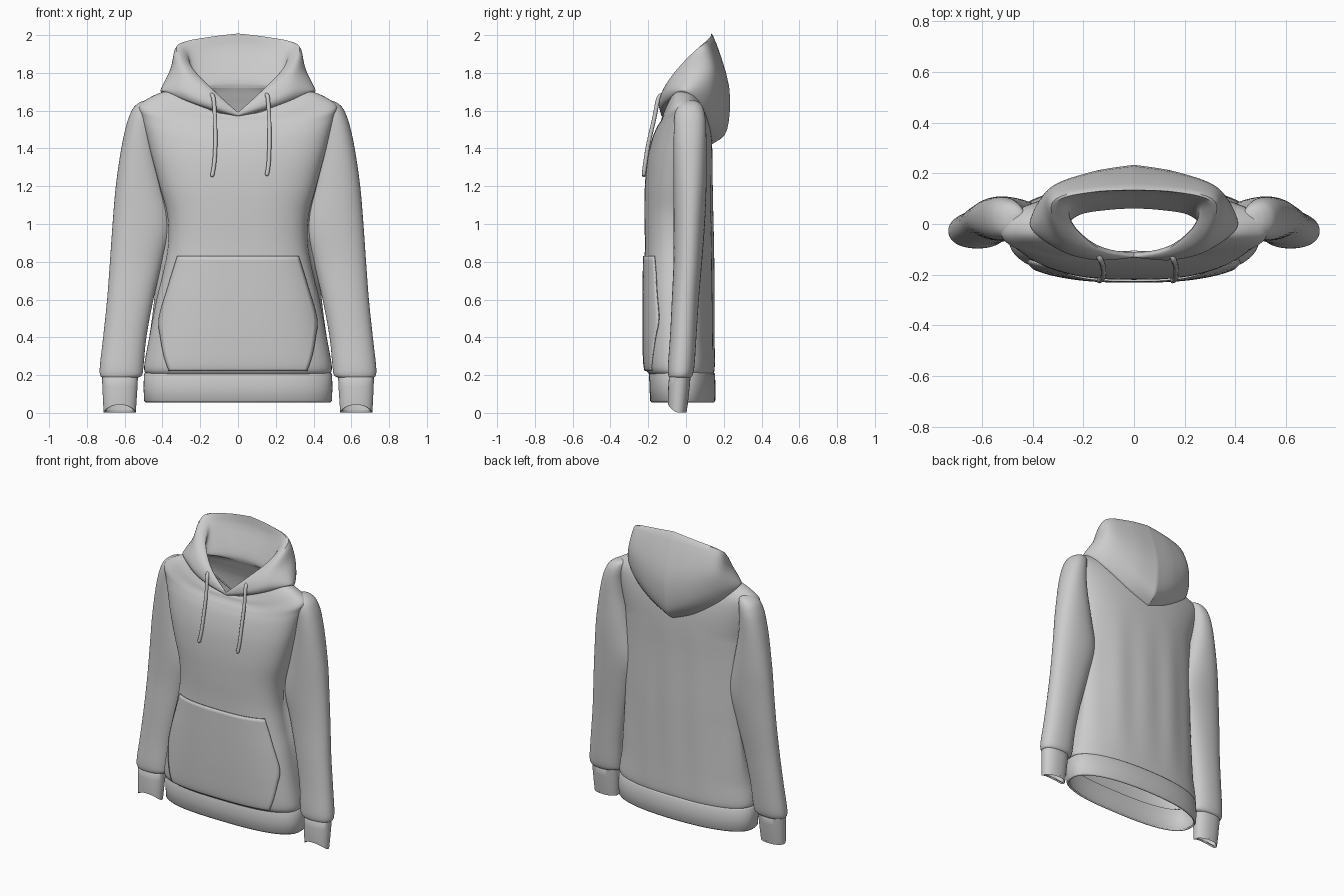
import bpy
from math import sin, cos, pi, radians
from mathutils import Vector

if "Cube" in bpy.data.objects:
    bpy.data.objects.remove(bpy.data.objects["Cube"])


def spline(pts, steps):
    """Catmull-Rom sampling of a list of equal-length tuples."""
    p = [pts[0]] + list(pts) + [pts[-1]]
    out = []
    for i in range(1, len(p) - 2):
        for s in range(steps):
            t = s / steps
            out.append(tuple(
                0.5 * (2 * b + (c - a) * t + (2 * a - 5 * b + 4 * c - d) * t * t
                       + (3 * b - a - 3 * c + d) * t ** 3)
                for a, b, c, d in zip(p[i - 1], p[i], p[i + 1], p[i + 2])))
    return out + [tuple(pts[-1])]


def make(name, verts, faces):
    me = bpy.data.meshes.new(name)
    me.from_pydata(verts, [], faces)
    ob = bpy.data.objects.new(name, me)
    bpy.context.collection.objects.link(ob)
    return ob


def loft(name, rings, closed=True, cap=False):
    n = len(rings[0])
    verts = [v for r in rings for v in r]
    faces = []
    for i in range(len(rings) - 1):
        for j in range(n if closed else n - 1):
            k = (j + 1) % n
            faces.append((i * n + j, i * n + k, (i + 1) * n + k, (i + 1) * n + j))
    if cap:
        faces.append(tuple(range((len(rings) - 1) * n, len(rings) * n)))
    return make(name, verts, faces)


def ring(z, drop, x0, x1, yf, yb, nf=2.2, nb=2.2, seg=64, fold=0.0, flare=0.0):
    """Superellipse section; drop lowers the front, flare widens the back half."""
    cx, w, cy, d = (x0 + x1) / 2, (x1 - x0) / 2, (yf + yb) / 2, (yb - yf) / 2
    out = []
    for k in range(seg):
        a = 2 * pi * k / seg
        c, s = cos(a), sin(a)
        e = 2 / (nf if s < 0 else nb)
        x = cx + w * (abs(c) ** e) * (1 if c >= 0 else -1)
        y = cy + d * (abs(s) ** e) * (1 if s >= 0 else -1)
        if s > 0:
            x *= 1 + flare * min(1, 3 * s)
            y += fold * s * sin(30 * x + 1)
        out.append((x, y, z - drop * max(0, -s) ** 1.5))
    return out


def thicken(ob, t, offset=-1):
    m = ob.modifiers.new("thickness", 'SOLIDIFY')
    m.thickness, m.offset = t, offset


def mirror(ob):
    ob.modifiers.new("mirror", 'MIRROR').use_axis[0] = True


# Torso: height, front drop, half width, front y, back y
body = spline([
    (.205, 0, .485, -.195, .145), (.245, 0, .497, -.216, .152), (.4, 0, .47, -.222, .15),
    (.6, 0, .432, -.222, .148), (.75, 0, .395, -.22, .147), (.9, 0, .37, -.218, .145),
    (1.05, 0, .375, -.22, .142), (1.2, 0, .415, -.218, .14), (1.35, .01, .455, -.205, .14),
    (1.48, .03, .488, -.18, .135), (1.57, .06, .513, -.155, .122), (1.625, .09, .525, -.14, .105),
    (1.665, .115, .475, -.132, .09), (1.70, .13, .395, -.126, .077), (1.725, .145, .265, -.118, .066)], 5)
NF = 2.7


def torso_ring(z, dr, w, f, b):
    fade = max(0, sin(pi * min(1, (z - .2) / 1.2)))
    back = .485 - .03 * min(1, max(0, z - .25) / .5)
    return ring(z, dr, -w, w, f, b, NF, 2.35, 96, .004 * fade,
                max(0, back / w - 1) if z < 1.4 else 0)


loft("torso", [torso_ring(*r) for r in body])

# Waistband
band = loft("waistband", [ring(z, 0, -w, w, f, b, NF, 2.25, 96) for z, w, f, b in [
    (.055, .488, -.182, .148), (.065, .497, -.19, .155), (.13, .5, -.193, .156),
    (.205, .498, -.196, .154), (.217, .488, -.19, .146)]])
thicken(band, .012)


def front_y(x, z):
    """Front surface of the torso at x, z."""
    lo = max((r for r in body if r[0] <= z), key=lambda r: r[0])
    hi = min((r for r in body if r[0] > z), key=lambda r: r[0])
    t = (z - lo[0]) / (hi[0] - lo[0])
    w, f, b = (lo[i] + (hi[i] - lo[i]) * t for i in (2, 3, 4))
    u = min(1, abs(x) / w)
    return (f + b) / 2 - (b - f) / 2 * (1 - u ** NF) ** (1 / NF)


# Kangaroo pocket following the torso front
edge = spline([(.225, .365), (.3, .39), (.4, .408), (.5, .415), (.66, .37), (.83, .318)], 5)
rows = []
for z, w in edge:
    xs = [w * (k / 20 - 1) for k in range(41)]
    rows.append([(x, front_y(x, z) - .001, z) for x in xs])
pocket = loft("front_pocket", rows, closed=False)
thicken(pocket, .008, 1)

# Sleeves: height, tilt, inner x, outer x, front y, back y
sleeve = spline([
    (.185, 0, .535, .715, -.085, .022), (.2, 0, .508, .73, -.094, .035), (.25, 0, .5, .731, -.096, .045),
    (.4, 0, .485, .714, -.085, .055), (.6, 0, .448, .693, -.075, .068), (.8, 0, .4, .678, -.066, .085),
    (1.0, 0, .352, .664, -.066, .1), (1.2, 0, .39, .647, -.066, .108), (1.4, 0, .43, .618, -.066, .108),
    (1.52, 0, .44, .592, -.064, .106), (1.58, 0, .435, .572, -.06, .1), (1.62, 0, .43, .55, -.05, .088),
    (1.645, 0, .43, .518, -.032, .068), (1.656, 0, .445, .485, -.01, .04)], 5)
mirror(loft("sleeve", [ring(*r, seg=40) for r in sleeve], cap=True))

# Cuffs, raised at the front of the opening
cuff = loft("cuff", [ring(*r, seg=40) for r in [
    (.008, -.035, .55, .702, -.088, -.002), (.003, -.04, .541, .711, -.095, .003),
    (.05, -.02, .538, .714, -.096, .01), (.14, 0, .532, .718, -.094, .02),
    (.19, 0, .53, .72, -.09, .024), (.21, 0, .55, .70, -.075, .01)]])
mirror(cuff)
thicken(cuff, .01)

# Hood: half rows from front centre, round the side, to back centre
half = [
    [(0, -.128, 1.572), (.15, -.132, 1.615), (.28, -.1, 1.66), (.408, -.01, 1.705),
     (.335, .095, 1.62), (.16, .143, 1.50), (0, .15, 1.43)],
    [(0, -.132, 1.58), (.155, -.142, 1.64), (.3, -.1, 1.705), (.4, .0, 1.73),
     (.345, .125, 1.71), (.17, .195, 1.60), (0, .218, 1.50)],
    [(0, -.132, 1.588), (.15, -.136, 1.675), (.29, -.08, 1.765), (.352, .03, 1.82),
     (.328, .14, 1.83), (.17, .2, 1.78), (0, .228, 1.73)],
    [(0, -.13, 1.592), (.14, -.122, 1.70), (.27, -.05, 1.815), (.325, .045, 1.915),
     (.298, .105, 1.96), (.15, .135, 1.985), (0, .142, 2.0)],
    [(0, -.124, 1.588), (.12, -.105, 1.70), (.22, -.03, 1.80), (.258, .04, 1.865),
     (.245, .09, 1.912), (.13, .118, 1.925), (0, .125, 1.93)],
    [(0, -.116, 1.575), (.1, -.1, 1.65), (.2, -.055, 1.705), (.258, 0, 1.745),
     (.21, .042, 1.75), (.1, .06, 1.765), (0, .066, 1.77)],
    [(0, -.112, 1.56), (.1, -.1, 1.62), (.2, -.06, 1.67), (.262, 0, 1.715),
     (.21, .042, 1.72), (.1, .06, 1.72), (0, .066, 1.72)]]
half.insert(0, [(x * .95, y * .82, z - .012) for x, y, z in half[0]])
loops = []
for h in half:
    r = spline(h, 8)
    loops.append(r + [(-x, y, z) for x, y, z in r[-2:0:-1]])
columns = [spline([lp[j] for lp in loops], 4) for j in range(len(loops[0]))]
loft("hood", [[c[i] for c in columns] for i in range(len(columns[0]))])


def tube(name, pts, radius, seg=10):
    """Round tube along a path lying mostly in the vertical direction."""
    path = [Vector(p) for p in spline(pts, 6)]
    rings = []
    for i, p in enumerate(path):
        t = (path[min(i + 1, len(path) - 1)] - path[max(i - 1, 0)]).normalized()
        a = t.cross(Vector((1, 0, 0))).normalized()
        b = t.cross(a)
        r = radius * (.55 if i in (0, len(path) - 1) else 1)
        rings.append([tuple(p + r * (cos(2 * pi * k / seg) * a + sin(2 * pi * k / seg) * b))
                      for k in range(seg)])
    return loft(name, rings, cap=True)


# Drawstrings hanging from the hood rim
tube("drawstring_left", [(-.142, -.122, 1.685), (-.13, -.146, 1.665), (-.122, -.168, 1.56),
                         (-.12, -.2, 1.42), (-.126, -.216, 1.32), (-.138, -.224, 1.25)], .011)
tube("drawstring_right", [(.15, -.122, 1.685), (.158, -.146, 1.665), (.165, -.168, 1.56),
                          (.166, -.2, 1.42), (.162, -.216, 1.32), (.152, -.224, 1.255)], .011)

# Smooth shading
for ob in bpy.context.collection.objects:
    ob.select_set(True)
    bpy.context.view_layer.objects.active = ob
bpy.ops.object.shade_smooth_by_angle(angle=radians(40))
